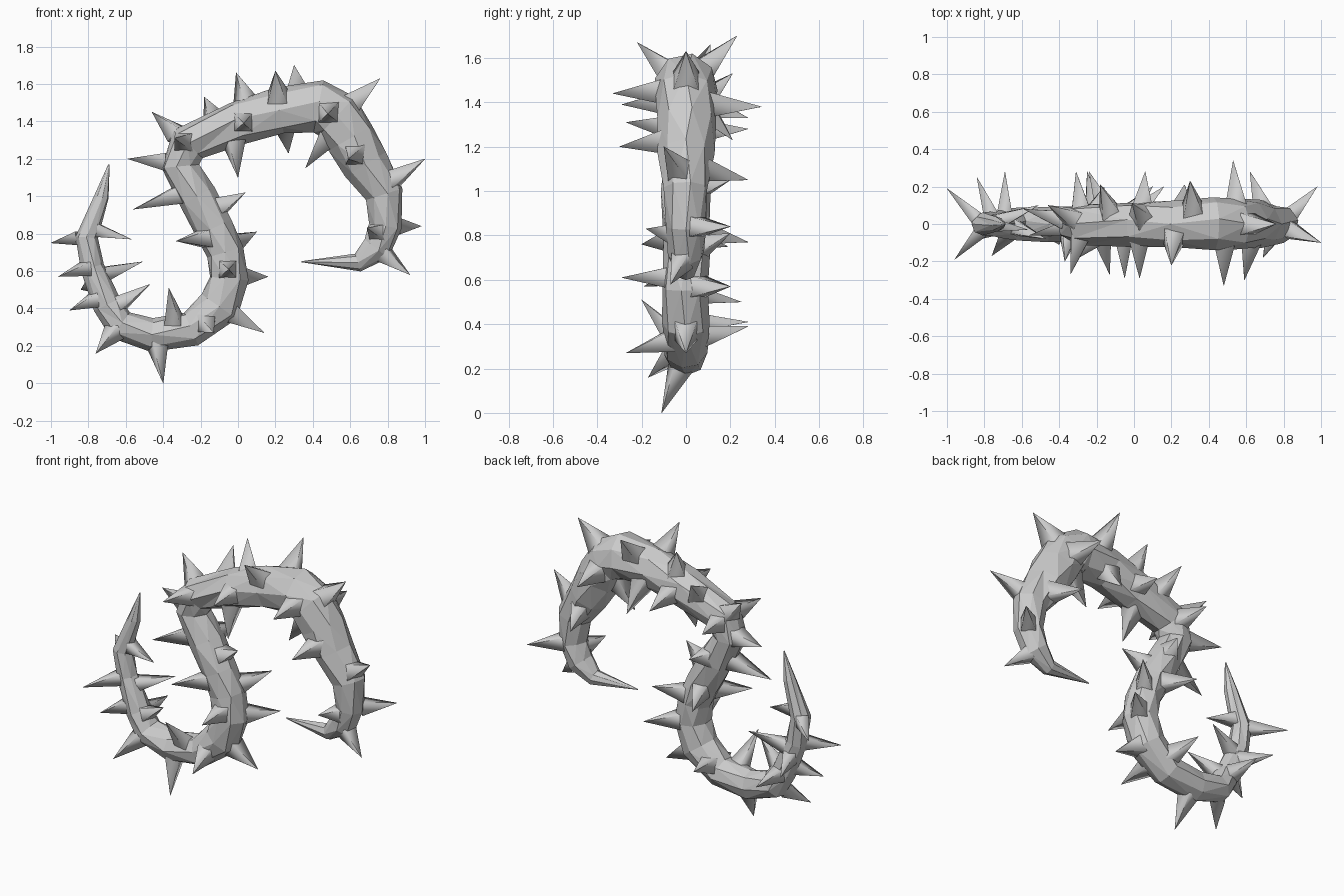
import bpy
import bmesh
import math
import random
from mathutils import Matrix, Vector

random.seed(4)
SIDES = 8

if "Cube" in bpy.data.objects:
    bpy.data.objects.remove(bpy.data.objects["Cube"], do_unlink=True)

# One pale grey for the whole vine
grey = bpy.data.materials.new("pale_grey")
grey.use_nodes = True
colour = (0.6, 0.6, 0.6, 1)
grey.diffuse_color = colour
grey.node_tree.nodes["Principled BSDF"].inputs["Base Color"].default_value = colour


def finish(bm, name, smooth):
    """Turn a bmesh into a named object in the scene."""
    mesh = bpy.data.meshes.new(name)
    bmesh.ops.recalc_face_normals(bm, faces=bm.faces)
    for face in bm.faces:
        face.smooth = smooth
    bm.to_mesh(mesh)
    bm.free()
    mesh.materials.append(grey)
    obj = bpy.data.objects.new(name, mesh)
    bpy.context.collection.objects.link(obj)
    return obj


# Centre line of the vine: x, z, radius
path = [
    (-.69, 1.17, .004), (-.73, 1.0, .038), (-.81, .78, .058), (-.78, .62, .062),
    (-.70, .42, .072), (-.63, .31, .085), (-.46, .26, .09), (-.25, .29, .095),
    (-.1, .41, .108), (-.05, .56, .102), (-.07, .7, .1), (-.13, .83, .105),
    (-.22, 1.0, .105), (-.31, 1.16, .1), (-.27, 1.28, .105), (0, 1.39, .118),
    (.22, 1.46, .125), (.43, 1.48, .135), (.53, 1.43, .135), (.6, 1.31, .13),
    (.68, 1.17, .12), (.78, 1.01, .098), (.79, .84, .085), (.74, .72, .078),
    (.64, .645, .048), (.34, .65, .003),
]
centres = [Vector((x, 0, z)) for x, z, r in path]
radii = [r for x, z, r in path]


def build_vine():
    """Sweep a faceted ring along the centre line."""
    bm = bmesh.new()
    rings = []
    last = len(path) - 1
    for i, centre in enumerate(centres):
        before = centre - centres[max(i - 1, 0)]
        after = centres[min(i + 1, last)] - centre
        along = (before.normalized() + after.normalized()).normalized()
        across = Vector((-along.z, 0, along.x))
        ring = []
        for k in range(SIDES):
            a = math.tau * (k + 0.25 * (i % 2)) / SIDES
            r = radii[i] * random.uniform(0.98, 1.08)
            ring.append(bm.verts.new(
                centre + r * (math.cos(a) * across + math.sin(a) * Vector((0, 1, 0)))))
        rings.append(ring)
    for low, high in zip(rings, rings[1:]):
        for k in range(SIDES):
            n = (k + 1) % SIDES
            bm.faces.new((low[k], low[n], high[n], high[k]))
    for end in (rings[0], rings[-1]):
        bm.faces.new(end)
    bmesh.ops.triangulate(bm, faces=bm.faces)
    finish(bm, "vine", False)


def nearest(point):
    """Closest place on the centre line, with the vine's radius there."""
    best = None
    for a, b, ra, rb in zip(centres, centres[1:], radii, radii[1:]):
        t = max(0, min(1, (point - a).dot(b - a) / (b - a).length_squared))
        place = a.lerp(b, t)
        gap = (point - place).length
        if best is None or gap < best[0]:
            best = (gap, place, ra + (rb - ra) * t)
    return best[1], best[2]


def build_spikes(name, spikes):
    """Four-sided thorns; each has a tip and a point that chooses its root."""
    bm = bmesh.new()
    for tip, guide in spikes:
        root, radius = nearest(guide)
        axis = (tip - root).normalized()
        start = root + axis * radius * 0.75
        turn = axis.to_track_quat("Z", "Y").to_matrix().to_4x4()
        turn.translation = (start + tip) / 2
        turn = turn @ Matrix.Rotation(math.pi / 4, 4, "Z")
        bmesh.ops.create_cone(bm, cap_ends=False, segments=4,
                              depth=(tip - start).length,
                              radius1=0.03 + radius * 0.38, radius2=0.001, matrix=turn)
    finish(bm, name, True)


# Thorn tips: x, y, z
rim_tips = [
    (-.46, .1, 1.45), (-.18, .21, 1.53), (-.01, .11, 1.66), (.2, -.22, 1.67),
    (.3, .23, 1.7), (.76, 0, 1.63), (1, -.1, 1.2), (.98, .2, .84),
    (.92, -.07, .58), (-.16, .2, 1.05), (.04, -.06, 1.02), (.1, .2, .81),
    (.14, 0, .27), (-.4, -.11, 0), (-.76, -.17, .16), (-.9, -.1, .39),
    (-.96, -.19, .57), (-1, .19, .75), (-.47, -.08, .53),
]
front_tips = [
    (-.34, -.27, 1.31), (.03, -.29, 1.39), (.48, -.33, 1.44), (.59, -.3, 1.2),
    (-.05, -.29, .61), (-.37, -.2, .51), (-.13, -.27, .27), (.69, -.18, .83),
]
back_tips = [
    (.53, .34, 1.38), (.62, .28, 1.05), (-.31, .28, 1.28), (.06, .28, 1.33),
    (.27, .21, 1.23), (-.24, .28, .77), (-.84, .25, .5), (-.69, .28, .41),
    (-.25, .28, .39),
]
# Thorns that lean: tip, then the x and z of their root
leaning = [
    ((.36, 0, 1.15), (.55, 1.4)), ((0, -.1, 1.1), (-.03, 1.38)),
    ((-.56, -.06, .93), (-.24, 1.03)), ((-.57, -.03, .77), (-.8, .83)),
    ((-.59, .08, 1.2), (-.31, 1.18)), ((.16, .2, .57), (-.05, .57)),
    ((-.33, -.2, .76), (-.11, .78)), ((-.51, .1, .65), (-.76, .57)),
]

build_vine()
for name, tips in (("rim_thorns", rim_tips), ("front_thorns", front_tips),
                   ("back_thorns", back_tips)):
    build_spikes(name, [(Vector(t), Vector(t)) for t in tips])
build_spikes("leaning_thorns",
             [(Vector(t), Vector((x, 0, z))) for t, (x, z) in leaning])
